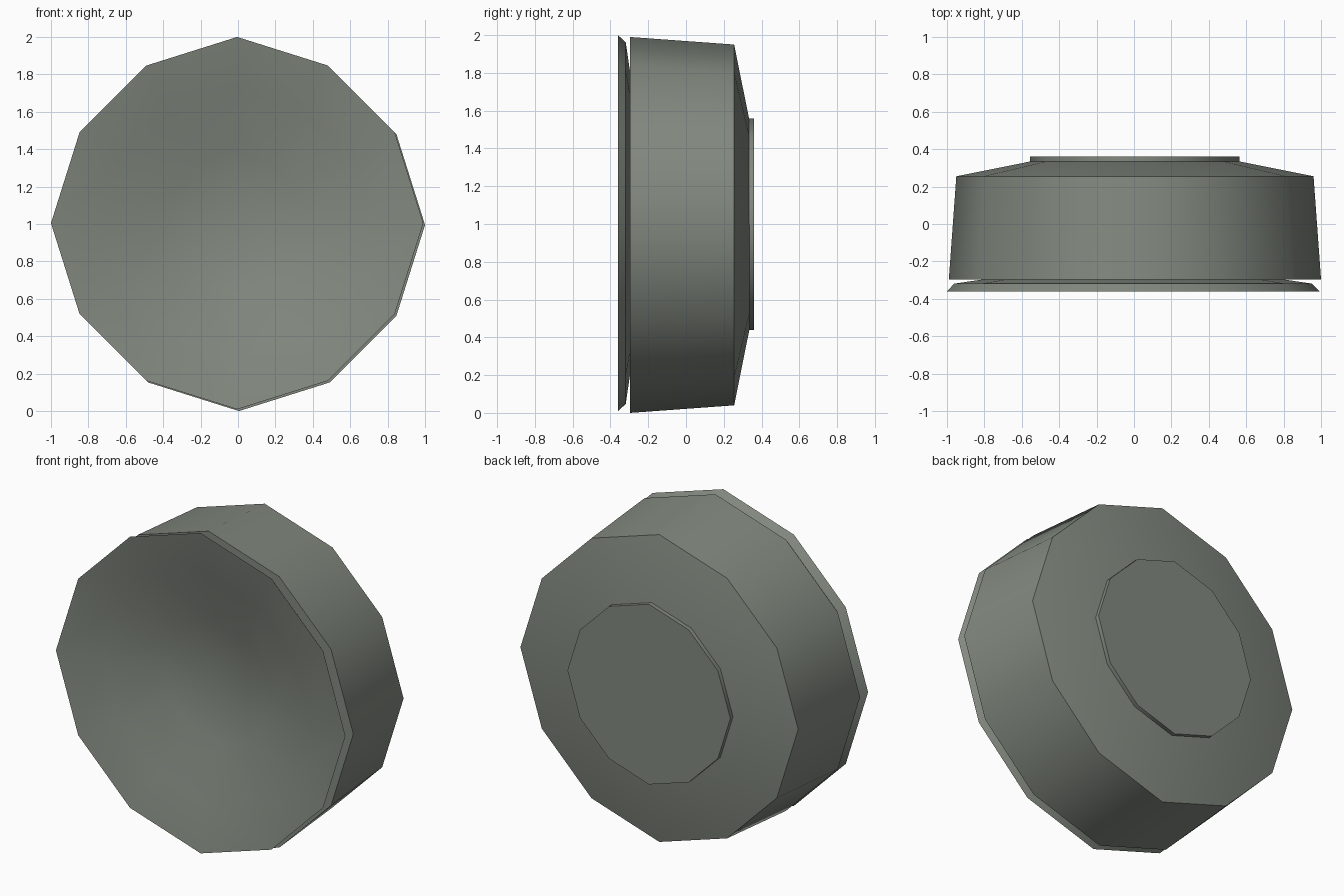
import bpy, math

if "Cube" in bpy.data.objects:
    bpy.data.objects.remove(bpy.data.objects["Cube"])

SIDES = 12

# One grey-green colour for the whole lamp
mat = bpy.data.materials.new("grey_green")
mat.diffuse_color = (0.225, 0.25, 0.215, 1.0)
mat.use_nodes = True
mat.node_tree.nodes["Principled BSDF"].inputs["Base Color"].default_value = mat.diffuse_color


def lathe(name, profile, cx, cz):
    """Spin (radius, y) points about the y axis, listed from front to back."""
    verts, rings = [], []
    for r, y in profile:
        n = 1 if r == 0 else SIDES
        rings.append([len(verts) + k % n for k in range(SIDES)])
        for k in range(n):
            a = 2 * math.pi * k / SIDES
            s = r if k % 3 == 0 else r * 0.977  # corners off the axes sit slightly in
            verts.append((cx + s * math.cos(a), y, cz + s * math.sin(a)))
    faces = []
    for a, b in zip(rings, rings[1:]):
        for j in range(SIDES):
            k = (j + 1) % SIDES
            quad = (a[j], b[j], b[k], a[k])
            faces.append(list(dict.fromkeys(quad)))
    mesh = bpy.data.meshes.new(name)
    mesh.from_pydata(verts, [], faces)
    mesh.materials.append(mat)
    obj = bpy.data.objects.new(name, mesh)
    bpy.context.collection.objects.link(obj)
    bpy.ops.object.select_all(action='DESELECT')
    obj.select_set(True)
    bpy.context.view_layer.objects.active = obj
    bpy.ops.object.shade_smooth_by_angle(angle=math.radians(35))
    return obj


# Concave front dish with a shallow outer band and a bevelled rim
lathe("front_dish", [(0, -0.16), (0.38, -0.195), (0.72, -0.305), (0.9955, -0.36),
                     (0.957, -0.319), (0.80, -0.296)],
      -0.0045, 1.0045)

# Tapered drum housing with a conical back
lathe("drum_housing", [(0.78, -0.296), (0.995, -0.296), (0.955, 0.255),
                       (0.557, 0.335), (0, 0.335)], 0.005, 0.995)

# Small raised disc on the back
lathe("back_disc", [(0.56, 0.33), (0.56, 0.36), (0, 0.36)], 0.003, 0.998)
